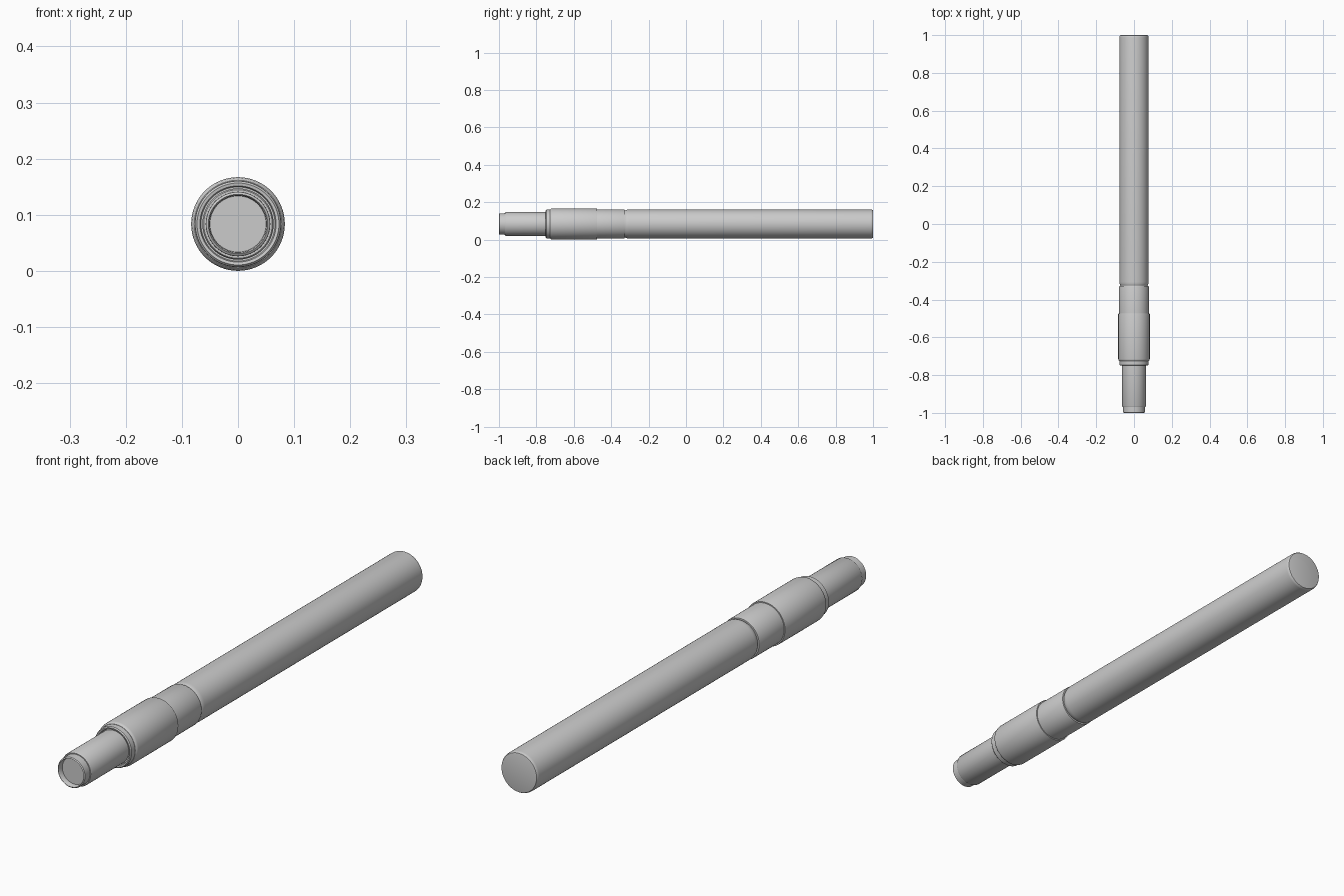
import bpy, bmesh, math

if "Cube" in bpy.data.objects:
    bpy.data.objects.remove(bpy.data.objects["Cube"])

AXIS_Z = 0.0835
SIDES = 64


def lathe(name, profile):
    """Revolve (y, radius) points about the pen axis; zero radius makes a pole."""
    bm = bmesh.new()
    rings = []
    for y, r in profile:
        if r == 0:
            rings.append([bm.verts.new((0, y, 0))] * SIDES)
        else:
            rings.append([bm.verts.new((r * math.cos(2 * math.pi * i / SIDES), y,
                                        r * math.sin(2 * math.pi * i / SIDES)))
                          for i in range(SIDES)])
    for a, b in zip(rings, rings[1:]):
        for i in range(SIDES):
            j = (i + 1) % SIDES
            bm.faces.new(list(dict.fromkeys((a[i], a[j], b[j], b[i]))))
    bmesh.ops.recalc_face_normals(bm, faces=bm.faces)
    mesh = bpy.data.meshes.new(name)
    bm.to_mesh(mesh)
    bm.free()
    ob = bpy.data.objects.new(name, mesh)
    ob.location.z = AXIS_Z
    bpy.context.collection.objects.link(ob)
    bpy.ops.object.select_all(action='DESELECT')
    ob.select_set(True)
    bpy.context.view_layer.objects.active = ob
    bpy.ops.object.shade_smooth_by_angle(angle=math.radians(35))
    return ob


# Hollow tip and neck
lathe("tip_neck", [(-0.98, 0), (-0.98, 0.050), (-0.997, 0.051), (-1.0, 0.053),
                   (-0.997, 0.057), (-0.968, 0.0575), (-0.968, 0.061),
                   (-0.963, 0.0635), (-0.745, 0.0635), (-0.745, 0)])

# Stepped collar in front of the grip
lathe("collar", [(-0.742, 0), (-0.742, 0.066), (-0.749, 0.068), (-0.75, 0.073),
                 (-0.746, 0.0765), (-0.725, 0.077), (-0.725, 0)])

# Wide grip sleeve
lathe("grip", [(-0.726, 0), (-0.726, 0.078), (-0.722, 0.082), (-0.715, 0.0835),
               (-0.478, 0.0835), (-0.475, 0.0825), (-0.475, 0)])

# Connector ring behind the grip
lathe("connector", [(-0.476, 0), (-0.476, 0.0785), (-0.332, 0.0785),
                    (-0.328, 0.077), (-0.328, 0)])

# Thin groove core joining connector and barrel
lathe("groove_core", [(-0.335, 0), (-0.335, 0.071), (-0.315, 0.071), (-0.315, 0)])

# Long barrel with softened ends
lathe("barrel", [(-0.326, 0), (-0.326, 0.072), (-0.322, 0.0745), (-0.314, 0.0765),
                 (-0.306, 0.077), (0.988, 0.077), (0.995, 0.076), (0.999, 0.0735),
                 (1.0, 0.070), (1.0, 0)])
